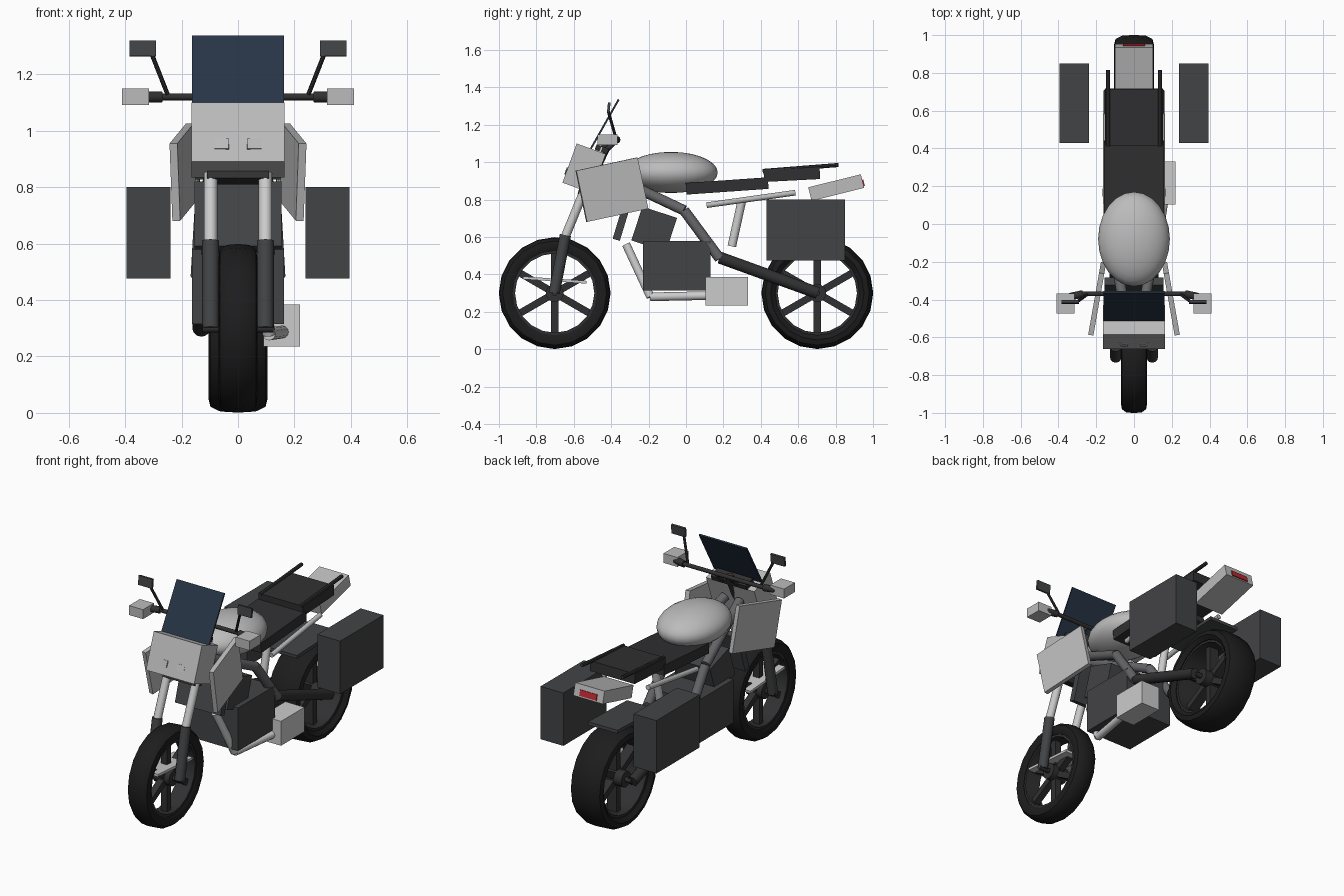
import bpy, bmesh
from math import radians, cos, sin, pi
from mathutils import Vector, Matrix, Euler

if "Cube" in bpy.data.objects:
    bpy.data.objects.remove(bpy.data.objects["Cube"])

mats = {}
def material(name, rgb):
    m = bpy.data.materials.new(name)
    m.diffuse_color = (*rgb, 1)
    m.use_nodes = True
    m.node_tree.nodes["Principled BSDF"].inputs["Base Color"].default_value = m.diffuse_color
    mats[name] = m

material("rubber", (0.012, 0.012, 0.013))
material("dark", (0.03, 0.03, 0.032))
material("charcoal", (0.055, 0.057, 0.06))
material("frame_grey", (0.13, 0.13, 0.14))
material("silver", (0.75, 0.75, 0.77))
material("body", (0.5, 0.5, 0.5))
material("glass", (0.02, 0.035, 0.06))
material("red", (0.5, 0.02, 0.03))

def finish(name, bm, mat, mirror=False, smooth=False):
    bmesh.ops.recalc_face_normals(bm, faces=bm.faces)
    me = bpy.data.meshes.new(name)
    bm.to_mesh(me)
    bm.free()
    ob = bpy.data.objects.new(name, me)
    bpy.context.collection.objects.link(ob)
    me.materials.append(mats[mat])
    if mirror:
        mod = ob.modifiers.new("mirror", 'MIRROR')
        mod.use_mirror_merge = False
    if smooth:
        bpy.ops.object.select_all(action='DESELECT')
        bpy.context.view_layer.objects.active = ob
        ob.select_set(True)
        bpy.ops.object.shade_smooth_by_angle(angle=radians(40))
    return ob

def box(name, loc, size, mat, rx=0, rz=0, mirror=False):
    bm = bmesh.new()
    M = (Matrix.Translation(loc) @ Euler((radians(rx), 0, radians(rz))).to_matrix().to_4x4()
         @ Matrix.Diagonal((*size, 1)))
    bmesh.ops.create_cube(bm, size=1, matrix=M)
    return finish(name, bm, mat, mirror)

def tube(name, pts, r, mat, mirror=False, sides=12):
    bm = bmesh.new()
    for a, b in zip(pts, pts[1:]):
        a, b = Vector(a), Vector(b)
        d = b - a
        M = Matrix.Translation((a + b) / 2) @ d.to_track_quat('Z', 'Y').to_matrix().to_4x4()
        bmesh.ops.create_cone(bm, cap_ends=True, segments=sides, radius1=r, radius2=r,
                              depth=d.length, matrix=M)
    return finish(name, bm, mat, mirror, True)

def lathe(name, profile, y, z, mat, steps=20):
    # closed (x, radius) profile turned round the wheel axle
    bm = bmesh.new()
    rings = []
    for i in range(steps):
        a = 2 * pi * i / steps
        rings.append([bm.verts.new((x, y + r * sin(a), z + r * cos(a))) for x, r in profile])
    n = len(profile)
    for i in range(steps):
        p, q = rings[i], rings[(i + 1) % steps]
        for k in range(n):
            bm.faces.new((p[k], p[(k + 1) % n], q[(k + 1) % n], q[k]))
    return finish(name, bm, mat, smooth=True)

# wheels
def wheel(prefix, y, w):
    z = 0.3
    tyre = [(-w * .8, .225), (-w, .25), (-w * .93, .278), (-w * .6, .295), (0, .299),
            (w * .6, .295), (w * .93, .278), (w, .25), (w * .8, .225)]
    lathe(prefix + "_tyre", tyre, y, z, "rubber")
    rw = w * .75
    lathe(prefix + "_rim", [(-rw, .212), (-rw, .235), (rw, .235), (rw, .212)], y, z, "dark")
    tube(prefix + "_hub", [(-w * .8, y, z), (w * .8, y, z)], .048, "dark", sides=16)
    tube(prefix + "_axle", [(-.125, y, z), (.125, y, z)], .015, "dark")
    bm = bmesh.new()
    for k in range(6):
        M = (Matrix.Translation((0, y, z)) @ Matrix.Rotation(k * pi / 3, 4, 'X')
             @ Matrix.Translation((0, 0, .125)) @ Matrix.Diagonal((w * .6, .038, .19, 1)))
        bmesh.ops.create_cube(bm, size=1, matrix=M)
    finish(prefix + "_spokes", bm, "dark")

wheel("front_wheel", -.702, .069)
wheel("rear_wheel", .702, .105)

# fork and steering
tube("fork_lower", [(.097, -.705, .3), (.097, -.645, .61)], .03, "charcoal", True)
tube("fork_upper", [(.097, -.648, .595), (.097, -.45, 1.08)], .024, "silver", True)
box("lower_clamp", (0, -.54, .84), (.22, .07, .04), "dark", -20)
box("upper_clamp", (0, -.45, 1.07), (.24, .07, .03), "dark", -20)
tube("steering_stem", [(0, -.54, .84), (0, -.42, 1.1)], .025, "dark")
box("front_fender", (0, -.702, .37), (.13, .34, .015), "silver", -4)
tube("handlebar", [(-.28, -.37, 1.12), (.28, -.37, 1.12)], .012, "dark")
tube("handlebar_riser", [(.05, -.43, 1.06), (.05, -.37, 1.12)], .014, "dark", True)
tube("grip", [(.27, -.37, 1.12), (.34, -.385, 1.12)], .02, "dark", True)
box("hand_guard", (.363, -.42, 1.12), (.095, .105, .058), "body", 0, 0, True)
tube("mirror_stem", [(.25, -.375, 1.13), (.305, -.415, 1.27)], .008, "dark", True, 8)
box("mirror_glass", (.338, -.413, 1.292), (.094, .014, .056), "charcoal", -6, 0, True)

# fairing and windscreen
box("front_fairing", (0, -.545, .967), (.328, .165, .223), "body", -20)
box("windscreen", (0, -.435, 1.2025), (.325, .01, .305), "glass", -29.5)
box("headlight", (.057, -.636, .952), (.05, .012, .038), "body", -21, 6, True)
box("side_panel", (.195, -.396, .853), (.028, .34, .28), "body", 12, 10, True)

# tank
bm = bmesh.new()
bmesh.ops.create_uvsphere(bm, u_segments=24, v_segments=14, radius=1,
    matrix=Matrix.Translation((0, -.08, .945)) @ Matrix.Diagonal((.19, .25, .11, 1)))
finish("fuel_tank", bm, "body", smooth=True)

# seat and tail
box("front_seat", (0, .22, .873), (.315, .44, .062), "dark", 4)
box("rear_seat", (0, .566, .933), (.305, .3, .062), "dark", 3)
tube("grab_rail", [(.137, .41, .953), (.137, .815, .985)], .011, "dark", True, 8)
box("tail", (0, .803, .864), (.2, .29, .075), "body", 14)
box("tail_light", (0, .944, .888), (.115, .016, .035), "red", 14)
box("rear_fender", (0, .62, .63), (.2, .38, .02), "charcoal", 2)

# frame
tube("main_frame", [(.05, -.45, .95), (.125, -.01, .742), (.14, .18, .485)], .028, "frame_grey", True)
tube("subframe_rail", [(.15, .11, .77), (.15, .585, .837)], .015, "body", True)
tube("rear_shock", [(0, .245, .55), (0, .3, .8)], .023, "silver")
tube("swingarm", [(.13, .18, .49), (.13, .705, .3)], .032, "dark", True)

# engine, radiator and exhaust
box("crankcase", (0, -.05, .447), (.325, .36, .265), "charcoal")
box("cylinder_block", (0, -.17, .642), (.26, .195, .19), "charcoal", -18)
box("radiator", (0, -.338, .7), (.31, .04, .24), "charcoal", -17)
tube("exhaust_pipe", [(.07, -.32, .56), (.11, -.19, .28), (.16, .13, .287)], .023, "silver")
box("muffler", (.155, .218, .31), (.13, .228, .15), "silver")

# panniers
box("pannier", (.317, .64, .638), (.155, .42, .325), "charcoal", 0, 0, True)
